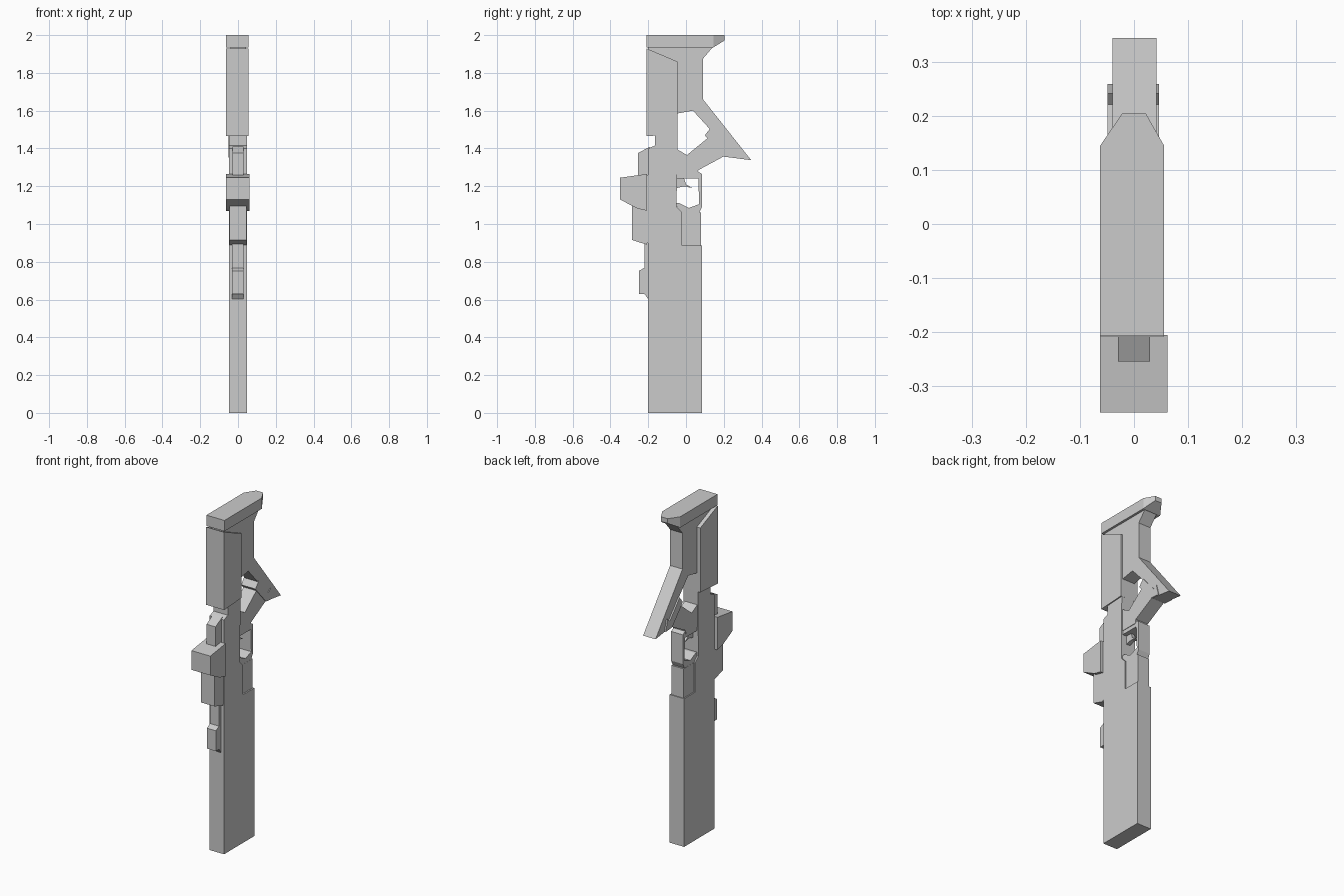
import bpy
import bmesh


def plate(name, profile, x0, x1, tip=None):
    """Extrude a (y, z) outline from x0 to x1; tip=(y, half) narrows points beyond y."""
    bm = bmesh.new()
    sides = []
    for x in (x0, x1):
        ring = []
        for y, z in profile:
            px = x
            if tip and y > tip[0]:
                px = tip[1] if x > 0 else -tip[1]
            ring.append(bm.verts.new((px, y, z)))
        bm.faces.new(ring)
        sides.append(ring)
    a, b = sides
    n = len(profile)
    for i in range(n):
        j = (i + 1) % n
        bm.faces.new((a[i], a[j], b[j], b[i]))
    bmesh.ops.recalc_face_normals(bm, faces=bm.faces)
    mesh = bpy.data.meshes.new(name)
    bm.to_mesh(mesh)
    bm.free()
    obj = bpy.data.objects.new(name, mesh)
    bpy.context.collection.objects.link(obj)
    return obj


# Long body: thick fore-end, then a thinner spine running up into the stock
plate("body", [(-0.2, 0), (0.085, 0), (0.085, 0.885), (-0.02, 0.885), (-0.02, 1.06),
               (-0.05, 1.09), (-0.045, 1.5), (-0.165, 1.5), (-0.165, 1.415),
               (-0.2, 1.4)], -0.047, 0.048)
plate("rear_filler", [(-0.03, 0.87), (0.08, 0.87), (0.08, 1.06), (-0.03, 1.06)],
      -0.04, 0.04)

# Trigger guard, open towards the spine, with the trigger inside
plate("trigger_guard", [(-0.06, 1.24), (0.065, 1.24), (0.07, 1.105), (0.015, 1.085),
                        (-0.035, 1.11), (-0.06, 1.11), (-0.03, 1.06), (0.07, 1.06),
                        (0.085, 1.09), (0.085, 1.265), (0.06, 1.28), (-0.06, 1.28)],
      -0.039, 0.039)
plate("trigger", [(-0.05, 1.24), (-0.01, 1.24), (0.0, 1.21), (0.035, 1.19),
                  (-0.01, 1.2), (-0.05, 1.19)], -0.012, 0.012)

# Angled hand grip and the block where it meets the strut
plate("grip", [(-0.055, 1.4), (0.005, 1.365), (0.115, 1.455), (0.17, 1.46),
               (0.22, 1.4), (0.2, 1.358), (0.065, 1.285), (0.06, 1.262),
               (-0.055, 1.262)], -0.042, 0.042)
plate("grip_block", [(0.1, 1.47), (0.13, 1.508), (0.222, 1.402), (0.242, 1.42),
                     (0.26, 1.352), (0.2, 1.357), (0.12, 1.445)], -0.049, 0.046)

# Stock frame with its rear strut
plate("stock_frame", [(-0.2, 1.94), (0.145, 1.94), (0.09, 1.875), (0.09, 1.66),
                      (0.345, 1.338), (0.205, 1.356), (0.22, 1.4), (0.037, 1.6),
                      (-0.047, 1.585), (-0.06, 1.49), (-0.2, 1.49)], -0.04, 0.042)
plate("stock_shell", [(-0.21, 1.465), (-0.045, 1.475), (-0.045, 1.86), (-0.21, 1.93)],
      -0.063, 0.055)

# Butt plate with tapered rear tip
plate("butt_plate", [(-0.208, 1.935), (0.145, 1.935), (0.145, 2), (-0.208, 2)],
      -0.063, 0.056)
plate("butt_tip", [(0.145, 1.935), (0.205, 1.972), (0.205, 2), (0.145, 2)],
      -0.063, 0.056, tip=(0.19, 0.022))

# Blocks along the front edge
plate("upper_front_block", [(-0.19, 1.41), (-0.255, 1.375), (-0.255, 1.24), (-0.19, 1.24)],
      -0.03, 0.03)
plate("large_front_block", [(-0.35, 1.245), (-0.206, 1.265), (-0.206, 1.07),
                            (-0.26, 1.083), (-0.35, 1.13)], -0.063, 0.062)
plate("block_mount", [(-0.215, 1.26), (-0.19, 1.26), (-0.19, 0.9), (-0.215, 0.9)],
      -0.045, 0.045)
plate("middle_front_block", [(-0.285, 1.1), (-0.206, 1.1), (-0.206, 0.89),
                             (-0.285, 0.915)], -0.045, 0.045)
plate("lower_front_rail", [(-0.22, 0.91), (-0.22, 0.768), (-0.25, 0.752), (-0.25, 0.63),
                           (-0.22, 0.63), (-0.195, 0.595), (-0.195, 0.91)], -0.031, 0.029)
